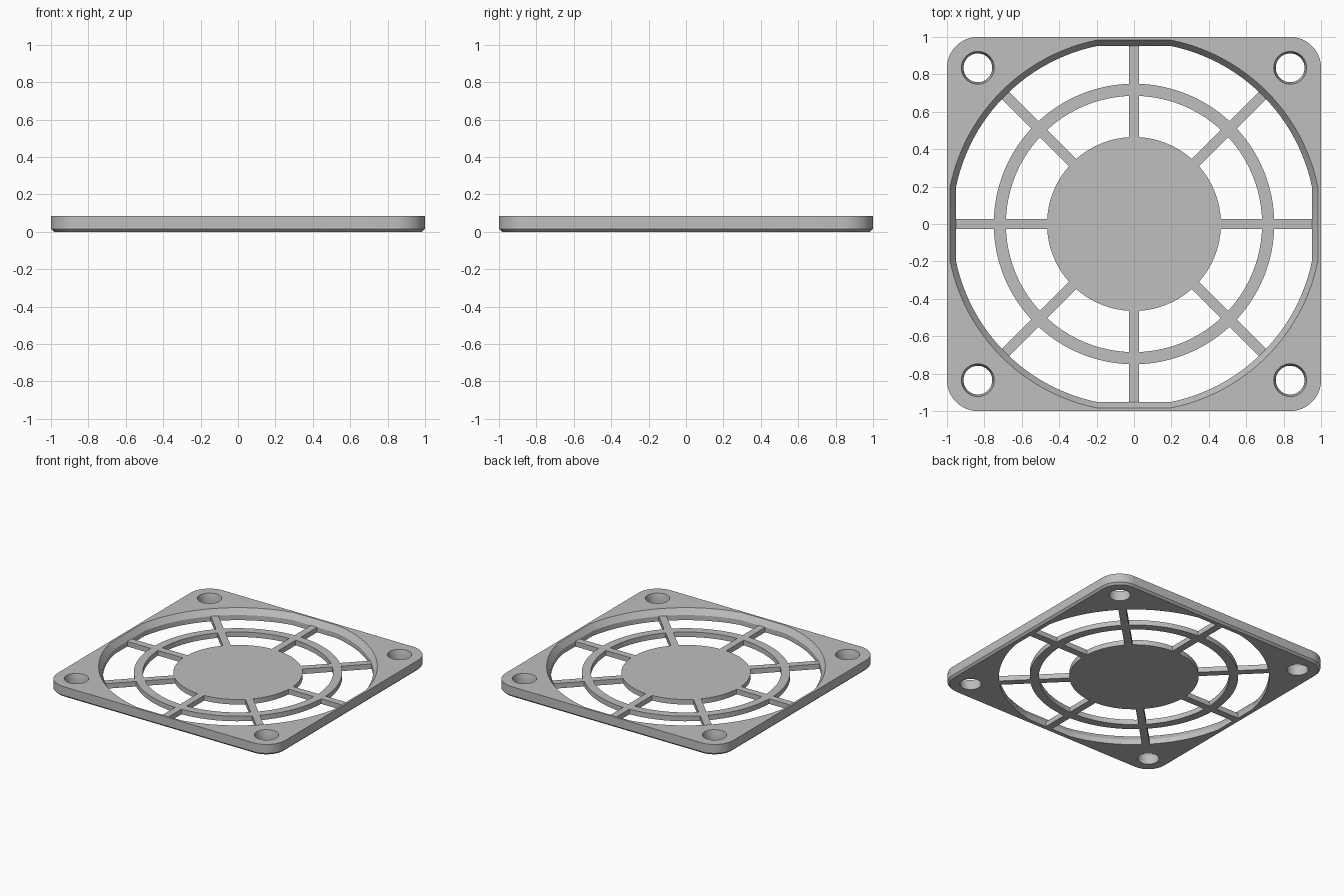
import bpy, bmesh, math
from mathutils import Matrix

if "Cube" in bpy.data.objects:
    bpy.data.objects.remove(bpy.data.objects["Cube"])

TOP, GRILLE_TOP = 0.085, 0.04

grey = bpy.data.materials.new("light grey")
grey.diffuse_color = (0.52, 0.52, 0.52, 1)
grey.use_nodes = True
grey.node_tree.nodes["Principled BSDF"].inputs["Base Color"].default_value = (0.52, 0.52, 0.52, 1)


def finish(name, bm):
    bmesh.ops.recalc_face_normals(bm, faces=bm.faces)
    mesh = bpy.data.meshes.new(name)
    bm.to_mesh(mesh)
    bm.free()
    mesh.materials.append(grey)
    obj = bpy.data.objects.new(name, mesh)
    bpy.context.collection.objects.link(obj)
    return obj


def smooth(obj):
    bpy.ops.object.select_all(action='DESELECT')
    obj.select_set(True)
    bpy.context.view_layer.objects.active = obj
    bpy.ops.object.shade_smooth_by_angle(angle=math.radians(20))


def loft(name, layers, closed=False):
    """Skin matching outlines, each given as (points, z); cap the ends or close the loop."""
    bm = bmesh.new()
    rings = [[bm.verts.new((x, y, z)) for x, y in pts] for pts, z in layers]
    n = len(rings[0])
    pairs = list(zip(rings, rings[1:]))
    if closed:
        pairs.append((rings[-1], rings[0]))
    else:
        bm.faces.new(rings[0])
        bm.faces.new(rings[-1])
    for a, b in pairs:
        for i in range(n):
            j = (i + 1) % n
            bm.faces.new((a[i], a[j], b[j], b[i]))
    return finish(name, bm)


def circle(r, n=96, cx=0, cy=0):
    return [(cx + r * math.cos(2 * math.pi * i / n),
             cy + r * math.sin(2 * math.pi * i / n)) for i in range(n)]


def rounded_square(half, r, steps=12):
    pts = []
    for q in range(4):
        mid = math.pi / 4 + q * math.pi / 2
        cx = math.copysign(half - r, math.cos(mid))
        cy = math.copysign(half - r, math.sin(mid))
        for i in range(steps + 1):
            a = (q + i / steps) * math.pi / 2
            pts.append((cx + r * math.cos(a), cy + r * math.sin(a)))
    return pts


def flattened_circle(r, flat, steps=24):
    """Circle cut off straight on its four sides at the distance flat."""
    start = math.acos(flat / r)
    span = math.pi / 2 - 2 * start
    return [(r * math.cos(a), r * math.sin(a)) for q in range(4) for i in range(steps + 1)
            for a in [q * math.pi / 2 + start + span * i / steps]]


# Square frame with rounded corners and a chamfered lower edge
frame = loft("frame", [(rounded_square(0.985, 0.15), 0),
                       (rounded_square(1.0, 0.165), 0.015),
                       (rounded_square(1.0, 0.165), TOP)])

# Central opening and four screw holes, each flaring towards the top
def flared_cutter(name, low, high, over):
    return loft(name, [(low, -0.05), (low, GRILLE_TOP), (high, TOP), (over, TOP + 0.05)])

wide = flattened_circle(1.003, 0.984)
cutters = [flared_cutter("opening_cutter", flattened_circle(0.972, 0.953), wide, wide)]
for sx in (-1, 1):
    for sy in (-1, 1):
        low, high = (circle(r, 40, sx * 0.835, sy * 0.835) for r in (0.077, 0.088))
        cutters.append(flared_cutter("screw_hole_cutter", low, high, high))
for cutter in cutters:
    cutter.hide_render = True
    mod = frame.modifiers.new("cut", 'BOOLEAN')
    mod.operation, mod.solver, mod.object = 'DIFFERENCE', 'EXACT', cutter

# Bake the cuts and drop the cutters
bpy.context.view_layer.update()
cut_mesh = bpy.data.meshes.new_from_object(
    frame.evaluated_get(bpy.context.evaluated_depsgraph_get()))
frame.modifiers.clear()
frame.data = cut_mesh
for cutter in cutters:
    bpy.data.objects.remove(cutter)
smooth(frame)

# Hub disc and grille ring
smooth(loft("hub_disc", [(circle(0.465), 0), (circle(0.465), GRILLE_TOP)]))
smooth(loft("grille_ring", [(circle(0.685), 0), (circle(0.75), 0),
                            (circle(0.75), GRILLE_TOP), (circle(0.685), GRILLE_TOP)], closed=True))

# Eight spokes from the hub to the frame
for k in range(8):
    inner, outer = 0.44, (0.985 if k % 2 else 0.965)
    bm = bmesh.new()
    bmesh.ops.create_cube(bm, size=1, matrix=Matrix.Rotation(k * math.pi / 4, 4, 'Z')
                          @ Matrix.Translation(((inner + outer) / 2, 0, GRILLE_TOP / 2))
                          @ Matrix.Diagonal((outer - inner, 0.056, GRILLE_TOP, 1)))
    finish(f"spoke_{k + 1}", bm)
